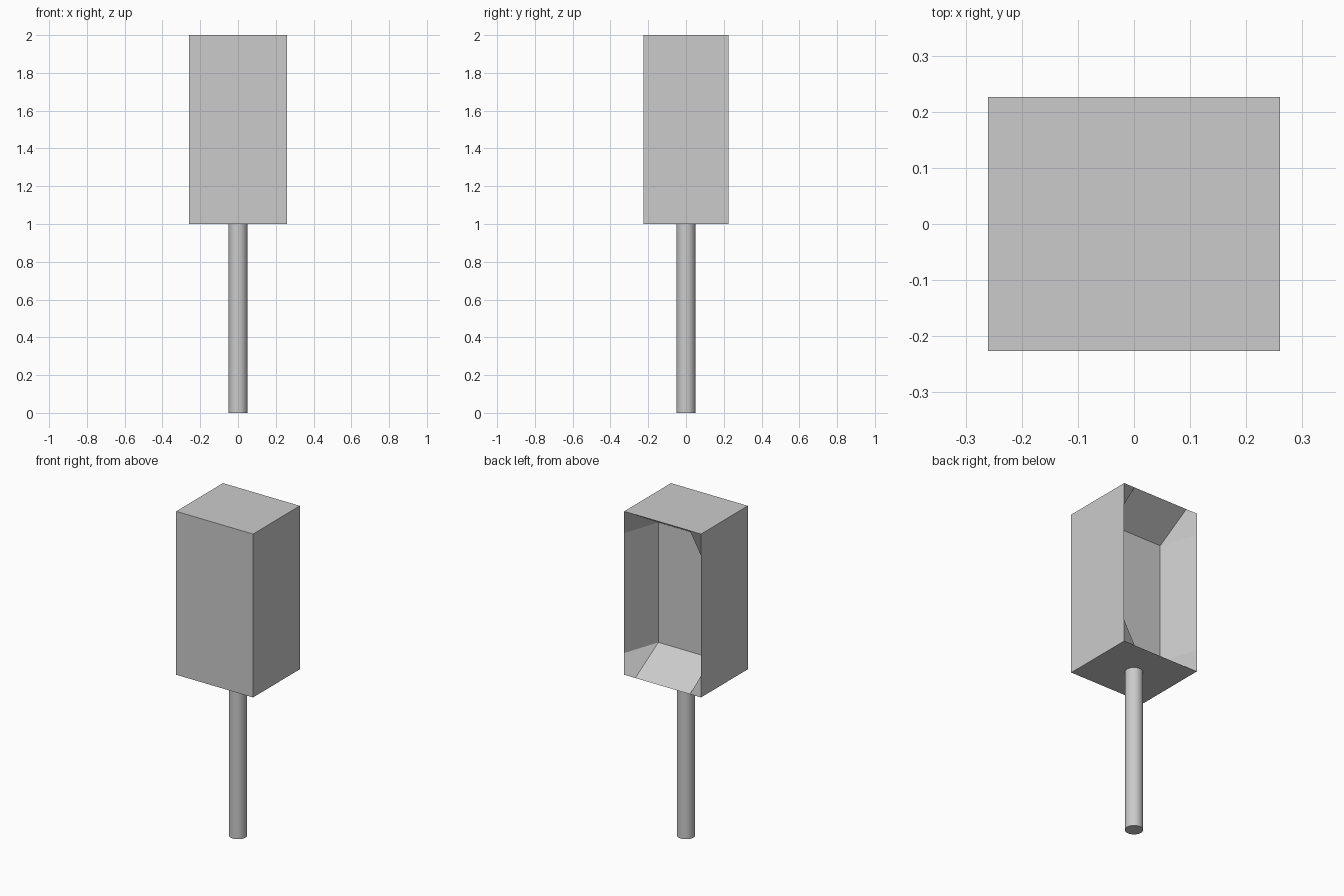
import bpy, bmesh, math
from mathutils import Matrix, Vector

if "Cube" in bpy.data.objects:
    bpy.data.objects.remove(bpy.data.objects["Cube"])

W, D = 0.26, 0.226          # half width, half depth
Z0, Z1 = 1.0, 2.0           # box bottom and top
IX, IY, IZ = 0.185, 0.003, 0.133   # recess half width, panel y, vertical inset


def finish(bm, name):
    mesh = bpy.data.meshes.new(name)
    bm.to_mesh(mesh)
    bm.free()
    obj = bpy.data.objects.new(name, mesh)
    bpy.context.collection.objects.link(obj)
    return obj


# Box whose back is a 3x3 grid with the centre panel pushed in
bm = bmesh.new()
xs = [-W, -IX, IX, W]
zs = [Z0, Z0 + IZ, Z1 - IZ, Z1]
g = [[bm.verts.new((x, IY if i in (1, 2) and j in (1, 2) else D, z))
      for j, z in enumerate(zs)] for i, x in enumerate(xs)]
for i in range(3):
    for j in range(3):
        q = [g[i][j], g[i][j + 1], g[i + 1][j + 1], g[i + 1][j]]
        # corner quads start on a rim vertex so they fold across the corner
        if i != 1 and j != 1:
            corner = g[0 if i == 0 else 3][0 if j == 0 else 3]
            k = (q.index(corner) - 1) % 4
            q = q[k:] + q[:k]
        bm.faces.new(q)
f = {(sx, sz): bm.verts.new((sx * W, -D, Z1 if sz else Z0))
     for sx in (-1, 1) for sz in (0, 1)}
bm.faces.new([f[-1, 0], f[1, 0], f[1, 1], f[-1, 1]])
bm.faces.new([f[-1, 1], f[1, 1]] + [g[i][3] for i in (3, 2, 1, 0)])
bm.faces.new([f[1, 0], f[-1, 0]] + [g[i][0] for i in range(4)])
bm.faces.new([f[1, 1], f[1, 0]] + g[3])
bm.faces.new([f[-1, 0], f[-1, 1]] + g[0][::-1])
bmesh.ops.recalc_face_normals(bm, faces=bm.faces[:])
finish(bm, "hood_box")

# Round discs lying on the sloping floor
slope = math.atan2(IZ, D - IY)
normal = Vector((0, math.sin(slope), math.cos(slope)))
for side, sx in (("left", -1), ("right", 1)):
    t = 0.4
    p = Vector((sx * 0.106, IY + t * (D - IY), Z0 + IZ * (1 - t)))
    bm = bmesh.new()
    for r, lift in ((0.05, 0.001), (0.032, 0.002)):
        m = Matrix.Translation(p + normal * lift) @ Matrix.Rotation(-slope, 4, 'X')
        bmesh.ops.create_circle(bm, cap_ends=True, segments=24, radius=r, matrix=m)
    finish(bm, side + "_floor_disc")

# Supporting pole
bpy.ops.mesh.primitive_cylinder_add(vertices=32, radius=0.05, depth=1.0,
                                    location=(0, 0, 0.5))
bpy.context.object.name = "pole"
bpy.ops.object.shade_smooth_by_angle()
